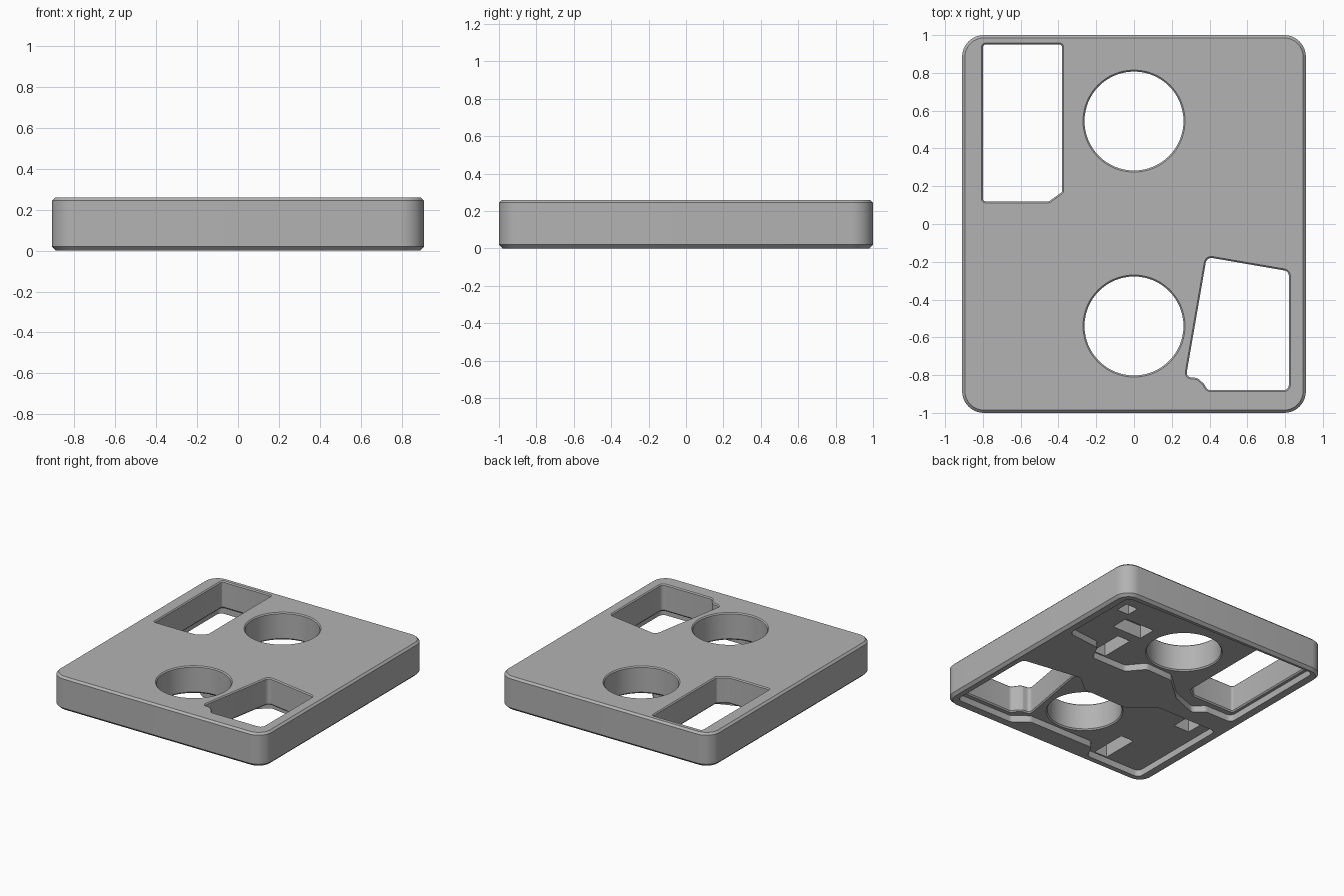
import bpy, bmesh, math
from mathutils import Vector

cube = bpy.data.objects.get("Cube")
if cube:
    bpy.data.objects.remove(cube, do_unlink=True)

grey = bpy.data.materials.new("plain grey")
grey.use_nodes = True
COLOR = (0.45, 0.45, 0.45, 1)
grey.diffuse_color = COLOR
grey.node_tree.nodes["Principled BSDF"].inputs["Base Color"].default_value = COLOR

HEIGHT, HALF_X, HALF_Y = 0.26, 0.91, 1.0
CEILING = 0.05      # roof of the shallow underside recesses
POCKET_TOP = 0.15   # roof of the deep underside pockets


def rounded(corners, radius, steps=6):
    """Replace each corner of a polygon with a tangent arc."""
    result = []
    pts = [Vector(c) for c in corners]
    for i, p in enumerate(pts):
        a, b = pts[i - 1] - p, pts[(i + 1) % len(pts)] - p
        half = a.angle(b) / 2
        r = min(radius, 0.45 * min(a.length, b.length) * math.tan(half))
        reach = r / math.tan(half)
        start, end = p + a.normalized() * reach, p + b.normalized() * reach
        center = p + (a.normalized() + b.normalized()).normalized() * r / math.sin(half)
        s, e = start - center, end - center
        sweep = s.angle_signed(e)
        for k in range(steps + 1):
            t = -sweep * k / steps
            c, n = math.cos(t), math.sin(t)
            result.append(center + Vector((s.x * c - s.y * n, s.x * n + s.y * c)))
    return result


def circle(x, y, r, sides=64):
    return [Vector((x + r * math.cos(math.tau * i / sides),
                    y + r * math.sin(math.tau * i / sides))) for i in range(sides)]


def rectangle(x0, y0, x1, y1):
    return [(x0, y0), (x1, y0), (x1, y1), (x0, y1)]


def grown(outline, amount):
    """Offset a counter-clockwise outline outwards."""
    result = []
    for i, p in enumerate(outline):
        d1 = (p - outline[i - 1]).normalized()
        d2 = (outline[(i + 1) % len(outline)] - p).normalized()
        n1, n2 = Vector((d1.y, -d1.x)), Vector((d2.y, -d2.x))
        result.append(p + (n1 + n2) * amount / (1 + n1.dot(n2)))
    return result


def loft(name, outline, levels):
    """Stack an outline at (height, offset) levels into a closed solid."""
    bm = bmesh.new()
    rings = [[bm.verts.new((p.x, p.y, z)) for p in grown(outline, off)]
             for z, off in levels]
    bm.faces.new(rings[0][::-1])
    bm.faces.new(rings[-1])
    n = len(outline)
    for low, high in zip(rings, rings[1:]):
        for i in range(n):
            j = (i + 1) % n
            bm.faces.new((low[i], low[j], high[j], high[i]))
    bmesh.ops.recalc_face_normals(bm, faces=bm.faces)
    mesh = bpy.data.meshes.new(name)
    bm.to_mesh(mesh)
    bm.free()
    mesh.materials.append(grey)
    obj = bpy.data.objects.new(name, mesh)
    bpy.context.collection.objects.link(obj)
    return obj


def cut(target, cutter):
    """Subtract a cutter and discard it."""
    cutter.hide_render = True
    bpy.context.view_layer.objects.active = target
    mod = target.modifiers.new("cut", "BOOLEAN")
    mod.operation = "DIFFERENCE"
    mod.solver = "EXACT"
    mod.object = cutter
    bpy.ops.object.modifier_apply(modifier=mod.name)
    bpy.data.objects.remove(cutter, do_unlink=True)


# Case plate with rounded corners and chamfered rims
plate = loft("case_plate",
             rounded(rectangle(-HALF_X, -HALF_Y, HALF_X, HALF_Y), 0.115, 10),
             [(0, -0.02), (0.02, 0), (HEIGHT - 0.015, 0), (HEIGHT, -0.015)])

# Shallow recesses under each half
upper_recess = [(0.84, 0.3), (0.84, 0.94), (0.4, 0.955), (-0.83, 0.965), (-0.83, 0.07),
                (-0.6, 0.07), (-0.53, 0), (-0.32, 0.08), (-0.13, 0.25), (0.1, 0.26),
                (0.2, 0.14), (0.5, 0.14), (0.56, 0.27)]
lower_recess = [(-0.83, -0.94), (-0.36, -0.94), (-0.31, -0.83), (0.25, -0.83),
                (0.36, -0.92), (0.85, -0.92), (0.85, -0.2), (0.38, -0.13),
                (0.25, -0.24), (-0.13, -0.25), (-0.32, -0.1), (-0.83, -0.1)]
for outline in (upper_recess, lower_recess):
    cut(plate, loft("recess_cutter", rounded(outline, 0.04, 4),
                    [(-0.1, 0), (CEILING, 0)]))

# Deep pockets in the recess roofs
for box in ((0.36, 0.5, 0.61, 0.64), (0.39, 0.15, 0.5, 0.42), (0.64, 0.7, 0.74, 0.8),
            (-0.53, -0.93, -0.42, -0.64), (-0.745, -0.29, -0.61, -0.16)):
    cut(plate, loft("pocket_cutter", [Vector(c) for c in rectangle(*box)],
                    [(0.02, 0), (POCKET_TOP, 0)]))

# Through openings: two round wells, a rectangular and a slanted window
window = [(-0.8, 0.12), (-0.45, 0.12), (-0.38, 0.17), (-0.38, 0.95), (-0.8, 0.95)]
slanted = [(0.275, -0.81), (0.335, -0.815), (0.37, -0.845), (0.39, -0.88),
           (0.82, -0.88), (0.82, -0.25), (0.385, -0.175)]
openings = [circle(0, 0.545, 0.262), circle(0, -0.54, 0.262),
            rounded(window, 0.015, 4), rounded(slanted, 0.03, 6)]
for outline in openings:
    cut(plate, loft("opening_cutter", outline,
                    [(-0.1, 0.008), (CEILING, 0.008), (CEILING + 0.01, 0),
                     (HEIGHT - 0.008, 0), (HEIGHT, 0.008), (HEIGHT + 0.1, 0.008)]))

# Smooth the rounded walls, keep the rims crisp
bpy.ops.object.select_all(action="DESELECT")
plate.select_set(True)
bpy.context.view_layer.objects.active = plate
bpy.ops.object.shade_smooth_by_angle(angle=math.radians(30))
